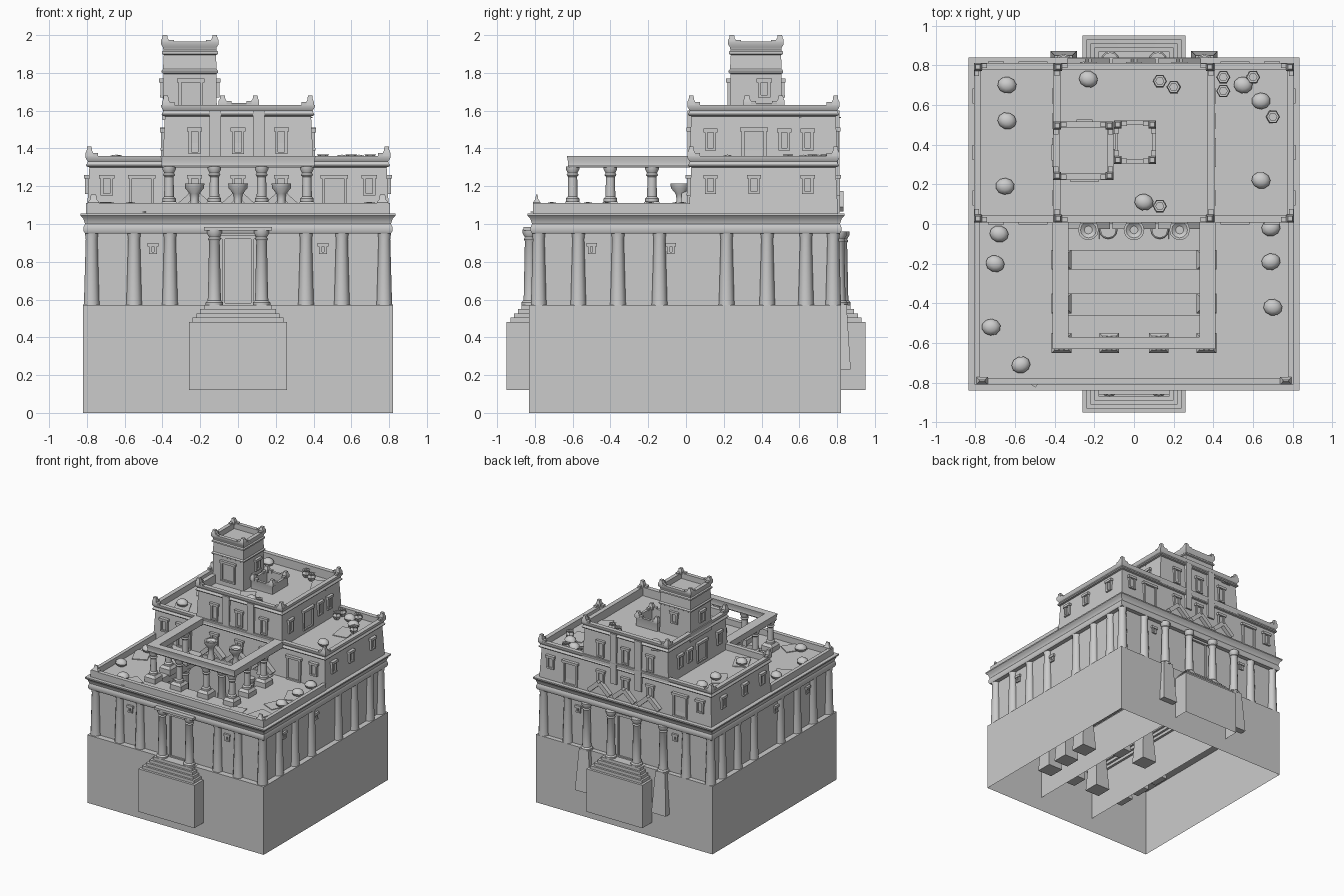
import bpy, bmesh, math, random
from mathutils import Matrix, Vector

if "Cube" in bpy.data.objects:
    bpy.data.objects.remove(bpy.data.objects["Cube"])
random.seed(4)


def finish(name, bm, smooth=True):
    bmesh.ops.recalc_face_normals(bm, faces=bm.faces)
    me = bpy.data.meshes.new(name)
    bm.to_mesh(me)
    bm.free()
    ob = bpy.data.objects.new(name, me)
    bpy.context.collection.objects.link(ob)
    if smooth:
        bpy.ops.object.select_all(action='DESELECT')
        ob.select_set(True)
        bpy.context.view_layer.objects.active = ob
        bpy.ops.object.shade_smooth_by_angle(angle=math.radians(35))
    return ob


def stack(name, loops, top, bottom, smooth=True):
    bm = bmesh.new()
    rings = [[bm.verts.new(p) for p in lp] for lp in loops]
    n = len(rings[0])
    for a, b in zip(rings, rings[1:]):
        for i in range(n):
            j = (i + 1) % n
            bm.faces.new((a[i], a[j], b[j], b[i]))
    if bottom:
        bm.faces.new(rings[0])
    if top:
        bm.faces.new(rings[-1])
    return finish(name, bm, smooth)


def loft(name, rect, prof, top=True, bottom=False):
    """Rectangular rings: prof is (outward offset, z)."""
    x0, x1, y0, y1 = rect
    return stack(name, [[(x0 - o, y0 - o, z), (x1 + o, y0 - o, z), (x1 + o, y1 + o, z), (x0 - o, y1 + o, z)]
                        for o, z in prof], top, bottom)


def lathe(name, x, y, prof, n=12):
    return stack(name, [[(x + r * math.cos(2 * math.pi * i / n), y + r * math.sin(2 * math.pi * i / n), z)
                         for i in range(n)] for r, z in prof], True, True)


def boxes(name, items, smooth=False):
    """items: (x0, x1, y0, y1, z0, z1) joined into one object."""
    bm = bmesh.new()
    for x0, x1, y0, y1, z0, z1 in items:
        m = Matrix.Translation(((x0 + x1) / 2, (y0 + y1) / 2, (z0 + z1) / 2)) @ Matrix.Diagonal((x1 - x0, y1 - y0, z1 - z0, 1))
        bmesh.ops.create_cube(bm, size=1, matrix=m)
    return finish(name, bm, smooth)


def ring_slab(name, outer, hole, z0, z1):
    a0, a1, b0, b1 = outer
    c0, c1, d0, d1 = hole
    return boxes(name, [(a0, c0, b0, b1, z0, z1), (c1, a1, b0, b1, z0, z1),
                        (c0, c1, b0, d0, z0, z1), (c0, c1, d1, b1, z0, z1)])


def opening(name, face, plane, u, z0, w, h):
    """Framed window or door: two jambs, flared lintel, sill and inner panel."""
    parts = [(-w / 2, -w / 2 + .015, z0, z0 + h, .016), (w / 2 - .015, w / 2, z0, z0 + h, .016),
             (-w / 2 - .008, w / 2 + .008, z0 + h - .02, z0 + h, .022),
             (-w / 2, w / 2, z0, z0 + .012, .018), (-w / 2 + .01, w / 2 - .01, z0, z0 + h - .015, .004)]
    out = []
    for a, b, c, d, t in parts:
        s = -1 if face in ('front', 'left') else 1
        p = sorted((plane - s * .02, plane + s * t))
        if face in ('front', 'back'):
            out.append((u + a, u + b, p[0], p[1], c, d))
        else:
            out.append((p[0], p[1], u + a, u + b, c, d))
    boxes(name, out)


def horns(name, rect, z, h=.05):
    x0, x1, y0, y1 = rect
    for sx, x in ((1, x0), (-1, x1)):
        for sy, y in ((1, y0), (-1, y1)):
            cx, cy = x + sx * .018, y + sy * .018
            loft(name, (cx - .02, cx + .02, cy - .02, cy + .02),
                 [(0, z - .01), (0, z + h * .35), (-.006, z + h * .6), (-.008, z + h)])
            boxes(name + '_step', [(*sorted((x, x + sx * .065)), *sorted((y, y + sy * .025)), z - .01, z + h * .3),
                                   (*sorted((x, x + sx * .025)), *sorted((y, y + sy * .065)), z - .01, z + h * .3)])


# Hollow podium and stepped stair block running front to back
loft('podium', (-.82, .82, -.83, .82), [(0, 0), (0, .57)])
steps = [(0, .12), (0, .48)]
for i in range(1, 5):
    steps += [(-.02 * i, .48 + .0225 * (i - 1)), (-.02 * i, .48 + .0225 * i + .002)]
loft('stair_block', (-.26, .26, -.95, .95), steps)

# Ground storey with torus and flared cornice, open over the court
loft('ground_storey', (-.775, .775, -.78, .78),
     [(0, .57), (0, .95), (.035, .95), (.042, .962), (.042, .985), (.035, 1), (.038, 1.01), (.045, 1.03),
      (.06, 1.045), (.06, 1.055), (0, 1.055)], top=False)
ring_slab('terrace', (-.78, .78, -.785, .79), (-.33, .33, -.57, 0), 1.0, 1.06)
boxes('court_back_wall', [(-.77, .77, 0, .03, .57, 1.06)])
boxes('court_floor_slab', [(-.36, .36, -.23, -.13, .57, .6), (-.36, .36, -.46, -.35, .57, .6)])
boxes('terrace_parapet', [(-.805, .805, -.81, -.775, 1.05, 1.11), (-.805, -.775, -.775, .02, 1.05, 1.11),
                          (.775, .805, -.775, .02, 1.05, 1.11)])
for s in (-1, 1):
    loft('terrace_horn', (s * .765 - .03, s * .765 + .03, -.81, -.77), [(0, 1.1), (0, 1.115), (-.012, 1.13), (-.016, 1.155)])

# Engaged wall columns
wall_prof = [(.042, .57), (.04, .6), (.031, .92), (.036, .955)]
for s in (-1, 1):
    for x in (.55, .775):
        for y in (-.78, .78):
            lathe('wall_column', s * x, y, wall_prof)
    lathe('wall_column', s * .36, -.78, wall_prof)
    for y in (-.57, -.36, -.14, .215, .43, .635):
        lathe('wall_column', s * .775, y, wall_prof)


def tall_column(name, x, y, ztop):
    lathe(name, x, y, [(.046, .57), (.046, .585), (.036, .595), (.034, .62), (.028, ztop - .06), (.034, ztop - .05),
                       (.028, ztop - .04), (.04, ztop - .02), (.04, ztop)])


# Entrance and back porch columns, court columns with deep footings
def footing(x, y):
    loft('column_footing', (x - .045, x + .045, y - .045, y + .045), [(.022, .23), (0, .575)], bottom=True)


for s in (-1, 1):
    tall_column('entrance_column', s * .125, -.825, .97)
    tall_column('porch_column', s * .12, .825, .96)
    tall_column('porch_column', s * .355, .81, .96)
    footing(s * .355, .805)
    tall_column('court_column', s * .13, -.03, 1.0)
    footing(s * .13, -.03)
court = [(s * .365, y) for s in (-1, 1) for y in (-.6, -.4, -.18)] + [(-.125, -.6), (.125, -.6)]
for x, y in court:
    tall_column('court_column', x, y, 1.01)
    footing(x, y)
    loft('gallery_base', (x - .035, x + .035, y - .035, y + .035), [(.015, 1.05), (.015, 1.1), (0, 1.12)])
    lathe('gallery_column', x, y, [(.036, 1.11), (.036, 1.135), (.026, 1.145), (.024, 1.25), (.032, 1.26), (.026, 1.27),
                                   (.036, 1.29), (.036, 1.305)])
beam = [(.0, 1.3), (.006, 1.312), (.004, 1.325), (.008, 1.345), (.01, 1.36)]
for r in ((-.4, -.34, -.62, .02), (.34, .4, -.62, .02), (-.4, .4, -.62, -.58)):
    loft('gallery_beam', r, beam, bottom=True)
boxes('entrance_lintel', [(-.18, .18, -.86, -.78, .965, .985)])
opening('entrance_door', 'front', -.78, 0, .57, .17, .37)
opening('porch_door', 'back', .78, 0, .57, .17, .37)
for s in (-1, 1):
    for f, p in (('front', -.775), ('back', .775)):
        opening('small_window', f, p, s * .45, .84, .04, .06)
    for y in (-.5, -.08):
        opening('small_window', 'right' if s > 0 else 'left', s * .77, y, .84, .04, .06)

# Upper storeys, tapered, with cornice, parapet and sunken roof


def storey(name, rect, z0, z1, roof, top=True):
    c = z1 - .06
    loft(name, rect, [(.005, z0), (-.008, c), (.006, c + .004), (.01, c + .012), (.002, c + .022), (0, c + .03),
                      (.012, c + .05), (.012, z1), (-.025, z1), (-.025, roof)], top=top)


wings, mid = (-.795, .795, .02, .80), (-.395, .395, .02, .80)
storey('second_storey', wings, 1.05, 1.36, 1.31)
storey('third_storey', mid, 1.31, 1.63, 1.56, top=False)
ring_slab('third_roof', (-.37, .37, .045, .775), (-.085, .095, .32, .505), 1.54, 1.56)
loft('roof_hatch', (-.095, .105, .31, .515), [(0, 1.55), (0, 1.62), (.006, 1.64), (-.015, 1.64), (-.015, 1.4)])
horns('wing_horn', (-.805, .805, .01, .81), 1.36)
horns('roof_horn', (-.4, .4, .01, .81), 1.63)
horns('hatch_horn', (-.1, .11, .305, .52), 1.64, .04)
tower = (-.395, -.115, .235, .505)
loft('tower', tower, [(.004, 1.55), (0, 1.795), (.008, 1.8), (.01, 1.81), (.002, 1.82), (-.002, 1.895), (.008, 1.9),
                      (.008, 1.912), (0, 1.92), (.002, 1.935), (.012, 1.95), (.012, 1.965), (-.02, 1.965), (-.02, 1.92)])
horns('tower_horn', (-.405, -.105, .225, .515), 1.962, .038)

# Windows and doors of the upper storeys
for f, p in (('front', .025), ('back', .795)):
    for x in (-.23, 0, .23):
        opening('third_window', f, p, x, 1.37, .065, .14)
        opening('second_window', f, p, x, 1.15, .065, .11)
    for s in (-1, 1):
        opening('wing_window', f, p - (.005 if f == 'front' else -.003), s * .695, 1.15, .065, .11)
        opening('wing_door', f, p - (.005 if f == 'front' else -.003), s * .51, 1.06, .13, .2)
for s, f in ((-1, 'left'), (1, 'right')):
    for y in (.13, .36, .645):
        opening('side_window', f, s * .793, y, 1.16, .06, .1)
    for y in (.13, .52, .645):
        opening('side_window', f, s * .392, y, 1.39, .06, .115)
    opening('side_door', f, s * .392, .36, 1.34, .13, .17)
opening('tower_door', 'front', .235, -.25, 1.6, .13, .17)
opening('tower_window', 'right', -.115, .415, 1.67, .065, .1)
opening('tower_window', 'back', .505, -.25, 1.67, .065, .1)
opening('tower_window', 'left', -.395, .36, 1.67, .065, .1)

# Vertical straps, gabled relieving stones and court basins
for x in (-.12, .11):
    boxes('wall_strap', [(x - .03, x + .03, .008, .04, 1.36, 1.6), (x - .03, x + .03, .78, .812, 1.18, 1.6)])
for y in (.0, .81):
    bm = bmesh.new()
    for x in (-.23, 0, .23):
        for s in (-1, 1):
            m = Matrix.Translation((x + s * .05, y, 1.12)) @ Matrix.Rotation(s * math.radians(42), 4, 'Y') @ Matrix.Diagonal((.125, .05, .035, 1))
            bmesh.ops.create_cube(bm, size=1, matrix=m)
    finish('gable_stones', bm, False)
for x in (-.23, 0, .23):
    lathe('court_basin', x, -.03, [(.03, 1.06), (.02, 1.13), (.025, 1.16), (.05, 1.19), (.052, 1.215), (.04, 1.215), (.02, 1.2)])

# Roof clutter: sacks, six-sided pots and mats


def roof_z(x, y):
    return 1.06 if y < .02 else (1.31 if abs(x) > .4 else 1.56)


for x, y in ((-.64, .7), (-.64, .52), (-.65, .19), (-.68, -.05), (-.7, -.2), (-.72, -.52), (-.57, -.71), (.69, -.02),
             (.69, -.19), (.7, -.42), (.64, .62), (.55, .7), (.64, .22), (-.23, .73), (.05, .11)):
    bm = bmesh.new()
    m = Matrix.Translation((x, y, (1.06 if y < .01 else roof_z(x, y)) + .025)) @ Matrix.Rotation(random.uniform(-.4, .4), 4, 'Z') @ Matrix.Diagonal((.048, .042, .032, 1))
    bmesh.ops.create_uvsphere(bm, u_segments=10, v_segments=6, radius=1, matrix=m)
    finish('sack', bm)
for x, y in ((.13, .72), (.2, .69), (.13, .09), (.45, .74), (.45, .67), (.6, .74), (.7, .54)):
    z = roof_z(x, y)
    lathe('pot', x, y, [(.02, z), (.036, z + .03), (.025, z + .05), (.032, z + .058), (.02, z + .058), (.02, z + .03)], 6)
for x, y in ((-.66, .5), (-.63, .16), (-.7, -.28), (.67, -.22), (.66, -.42), (.65, -.65), (.47, -.71), (-.28, .72),
             (.3, .65), (-.03, .17), (-.5, -.72), (.64, .5)):
    bm = bmesh.new()
    m = Matrix.Translation((x, y, roof_z(x, y) + .003)) @ Matrix.Rotation(random.uniform(-.7, .7), 4, 'Z') @ Matrix.Diagonal((.12, .17, .006, 1))
    bmesh.ops.create_cube(bm, size=1, matrix=m)
    finish('mat', bm, False)
